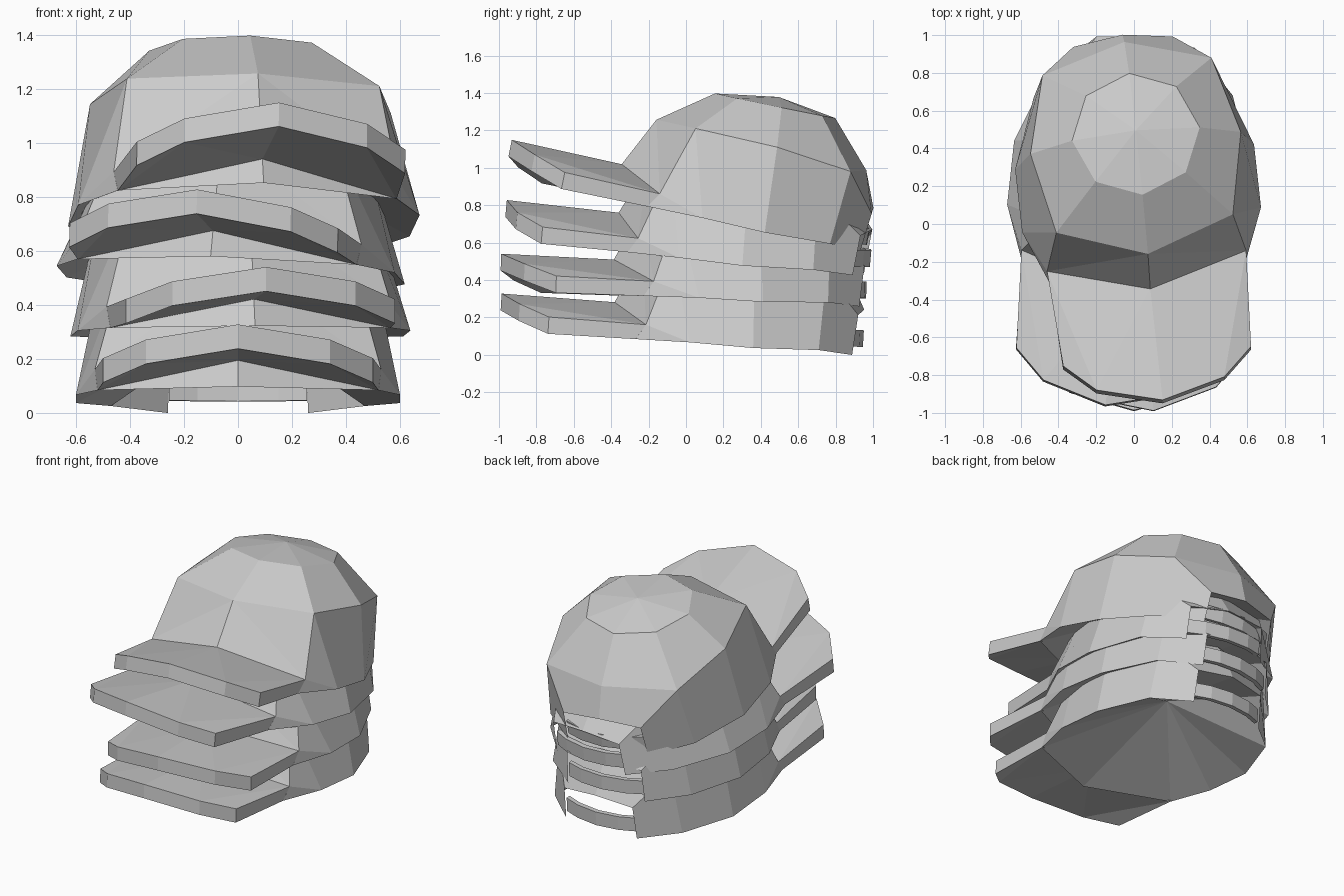
import bpy, bmesh, math
from mathutils import Matrix, Vector

cube = bpy.data.objects.get("Cube")
if cube:
    bpy.data.objects.remove(cube, do_unlink=True)

grey = bpy.data.materials.new("light_grey_cloth")
grey.use_nodes = True
colour = (0.6, 0.6, 0.6, 1)
grey.diffuse_color = colour
grey.node_tree.nodes["Principled BSDF"].inputs["Base Color"].default_value = colour


def mirrored_part(name, points, faces, pose):
    """Build the +x half from named points, mirror it and place it."""
    bm = bmesh.new()
    verts = {k: bm.verts.new(p) for k, p in points.items()}
    for face in faces:
        bm.faces.new([verts[k] for k in face.split()])
    geom = bm.verts[:] + bm.edges[:] + bm.faces[:]
    bmesh.ops.mirror(bm, geom=geom, axis='X', merge_dist=0.0)
    bmesh.ops.remove_doubles(bm, verts=bm.verts[:], dist=0.0005)
    bmesh.ops.recalc_face_normals(bm, faces=bm.faces[:])
    mesh = bpy.data.meshes.new(name)
    bm.to_mesh(mesh)
    bm.free()
    mesh.materials.append(grey)
    obj = bpy.data.objects.new(name, mesh)
    obj.matrix_world = pose
    bpy.context.collection.objects.link(obj)


def widen(points, keys, factor):
    """Scale the chosen points sideways and, behind the middle, backwards."""
    out = dict(points)
    for k in keys:
        x, y, z = points[k]
        out[k] = (x * factor, .3 + (y - .3) * factor if y > .3 else y, z)
    return out


# Crown: rim (r), middle ring (m), top ring (t), notch at the back (n)
crown = {
    "rF": (0, -.49, 0), "rD": (.52, -.27, 0), "rFL": (.53, -.22, .08), "rA": (.6, .02, 0),
    "rL": (.6, .36, -.01), "rBL": (.47, .71, 0), "flap": (.26, .89, -.015),
    "nL": (.25, .91, .2), "nB": (0, .94, .23),
    "mF": (0, -.26, .46), "mFL": (.47, -.095, .46), "mL": (.56, .345, .45),
    "mBL": (.45, .77, .4), "mB": (0, .9, .42), "apex": (0, .36, .71),
}
for i, key in enumerate(("tF", "tFL", "tL", "tBL", "tB")):
    a = math.pi * i / 4
    crown[key] = (.34 * math.sin(a), .35 - .33 * math.cos(a), .66)
crown_faces = ["rF rD rFL mF", "rFL mFL mF", "rD rA rFL", "rFL rA mFL", "rA rL mL mFL",
               "rL rBL mBL mL", "rBL flap nL mBL", "nL nB mB mBL"]
ring = ["F", "FL", "L", "BL", "B"]
for a, b in zip(ring, ring[1:]):
    crown_faces += [f"m{a} m{b} t{b} t{a}", f"t{a} t{b} apex"]
rim_keys = ["rA", "rL", "rBL", "flap", "nL", "nB"]
upper_keys = [k for k in crown if k[0] in "mt"]

# Lining: shallow ceiling inside the rim
edge = ["rF", "rD", "rA", "rL", "rBL", "nL", "nB"]
lining_faces = [f"{a} {b} mid" for a, b in zip(edge, edge[1:])]

# Brim: arched plate, top (a) and underside (b)
brim = {
    "aR": (0, -.39, .19), "aS": (.53, -.22, .08), "bR": (0, -.43, .1), "bS": (.52, -.26, 0),
    "aC": (0, -1, .2), "aM": (.34, -.9, .15), "aE": (.5, -.74, .09),
    "bC": (0, -1, .11), "bM": (.34, -.9, .06), "bE": (.5, -.74, 0),
}
brim_faces = ["aR aC aM", "aR aM aS", "aM aE aS", "bR bM bC", "bR bS bM", "bM bS bE",
              "aC bC bM aM", "aM bM bE aE", "aE bE bS aS", "aR aS bS bR"]

# Strap: bent band closing the notch
strap = {}
for key, x, y in (("C", 0, .945), ("M", .15, .925), ("E", .255, .885)):
    for side, dy in (("o", 0), ("i", -.03)):
        strap[key + side + "l"] = (x, y + dy, .03)
        strap[key + side + "h"] = (x, y + dy, .12)
strap_faces = ["Eol Eoh Eih Eil"]
for a, b in (("C", "M"), ("M", "E")):
    for p, q in (("ol", "oh"), ("oh", "ih"), ("ih", "il"), ("il", "ol")):
        strap_faces.append(f"{a}{p} {b}{p} {b}{q} {a}{q}")

# Stack of caps: offset, pitch, yaw, roll, rim flare, crown width
caps = [((0, 0, .05), .06, 0, 0, 1, .91),
        ((0, 0, .295), .035, .08, 0, 1.03, .91),
        ((-.015, .01, .505), .095, -.11, .02, 1.05, .86),
        ((.01, -.005, .695), .2, .11, .03, 1.06, 1)]
pivot = Vector((0, .3, 0))
for n, (offset, pitch, yaw, roll, flare, width) in enumerate(caps, 1):
    pose = (Matrix.Translation(pivot + Vector(offset))
            @ Matrix.Rotation(yaw, 4, 'Z') @ Matrix.Rotation(-pitch, 4, 'X')
            @ Matrix.Rotation(roll, 4, 'Y') @ Matrix.Translation(-pivot))
    shell = widen(widen(crown, rim_keys, flare), upper_keys, width)
    lining = {k: shell[k] for k in edge}
    lining["mid"] = (0, .3, .3)
    mirrored_part(f"cap_{n}_crown", shell, crown_faces, pose)
    mirrored_part(f"cap_{n}_lining", lining, lining_faces, pose)
    mirrored_part(f"cap_{n}_brim", brim, brim_faces, pose)
    mirrored_part(f"cap_{n}_strap", widen(strap, list(strap), flare), strap_faces, pose)
